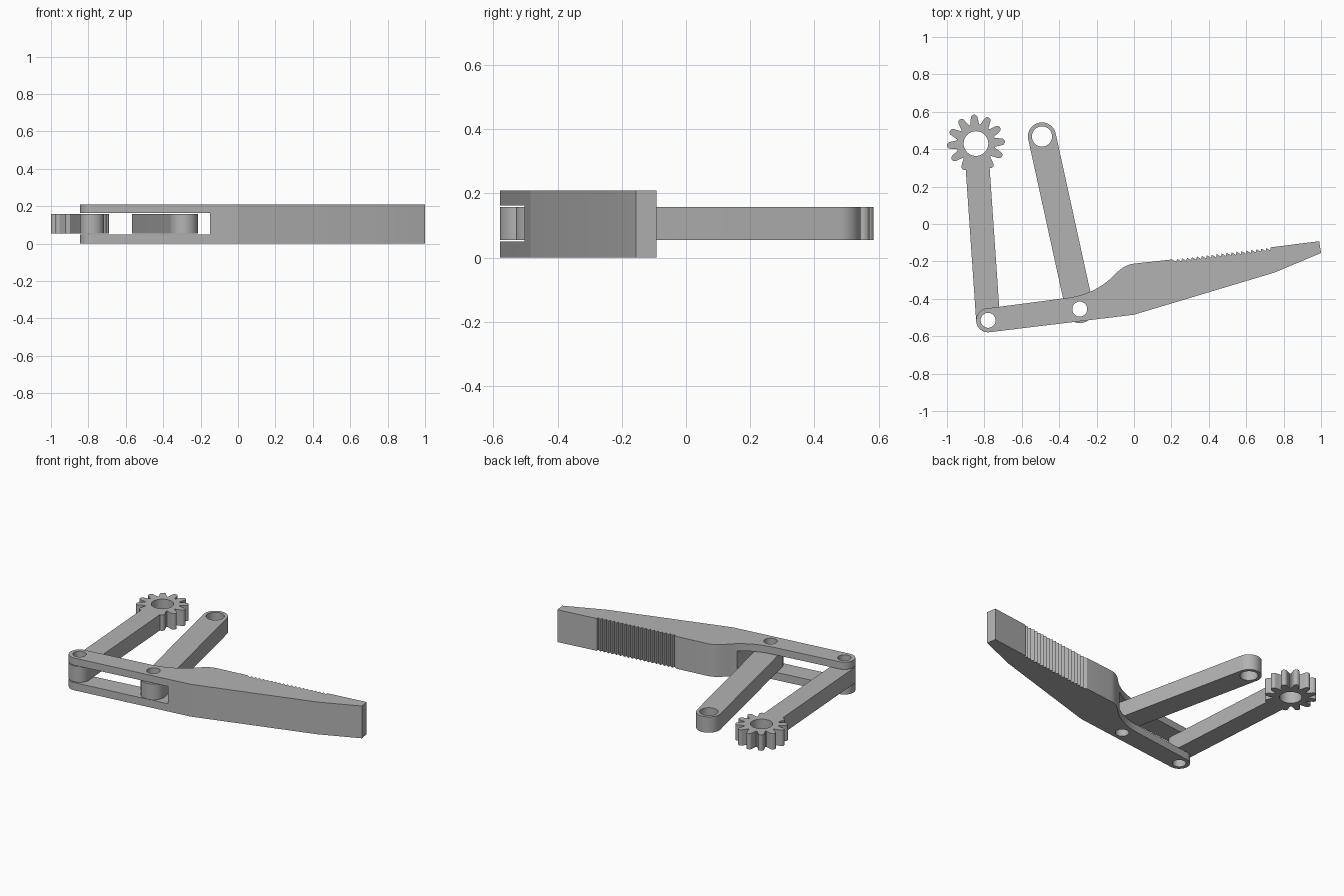
import bpy
import bmesh
from math import cos, sin, pi, atan2
from mathutils import Vector
from mathutils.geometry import interpolate_bezier

cube = bpy.data.objects.get("Cube")
if cube:
    bpy.data.objects.remove(cube, do_unlink=True)

GREY = (0.45, 0.45, 0.45, 1)
grey = bpy.data.materials.new("plain grey")
grey.use_nodes = True
grey.diffuse_color = GREY
grey.node_tree.nodes["Principled BSDF"].inputs["Base Color"].default_value = GREY

JAW_PIVOT = Vector((-0.78, -0.515))
MID_PIVOT = Vector((-0.29, -0.455))
GEAR_CENTRE = Vector((-0.845, 0.43))
ARM_TOP = Vector((-0.492, 0.468))
HEIGHT = 0.21
LINK_Z = (0.055, 0.158)


def arc(centre, radius, start, end, steps=32):
    angles = [start + (end - start) * i / steps for i in range(steps + 1)]
    return [centre + radius * Vector((cos(a), sin(a))) for a in angles]


def prism(name, outline, bottom, top):
    bm = bmesh.new()
    face = bm.faces.new([bm.verts.new((p[0], p[1], bottom)) for p in outline])
    extruded = bmesh.ops.extrude_face_region(bm, geom=[face], use_keep_orig=True)
    verts = [g for g in extruded["geom"] if isinstance(g, bmesh.types.BMVert)]
    bmesh.ops.translate(bm, verts=verts, vec=(0, 0, top - bottom))
    bmesh.ops.recalc_face_normals(bm, faces=bm.faces)
    mesh = bpy.data.meshes.new(name)
    bm.to_mesh(mesh)
    bm.free()
    mesh.materials.append(grey)
    obj = bpy.data.objects.new(name, mesh)
    bpy.context.collection.objects.link(obj)
    return obj


def hole(centre, radius):
    return prism("hole_cutter", arc(centre, radius, 0, 2 * pi, 64)[:-1], -0.1, 0.4)


def combine(obj, others, operation="DIFFERENCE"):
    """Apply a boolean with each helper, then discard the helper."""
    for other in others:
        other.hide_render = True
        mod = obj.modifiers.new("boolean", "BOOLEAN")
        mod.operation = operation
        mod.solver = "EXACT"
        mod.object = other
        graph = bpy.context.evaluated_depsgraph_get()
        mesh = bpy.data.meshes.new_from_object(obj.evaluated_get(graph))
        obj.modifiers.clear()
        obj.data = mesh
        bpy.data.objects.remove(other, do_unlink=True)


def finish(obj):
    bpy.ops.object.select_all(action="DESELECT")
    obj.select_set(True)
    bpy.context.view_layer.objects.active = obj
    bpy.ops.object.shade_smooth_by_angle(angle=pi / 20)


def bar_outline(start, end, radius):
    """Straight bar with fully rounded ends."""
    along = end - start
    a = atan2(along.y, along.x)
    return (arc(end, radius, a - pi / 2, a + pi / 2)
            + arc(start, radius, a + pi / 2, a + 3 * pi / 2))


# Jaw: rounded pivot end, straight back, serrated grip and curved shoulder
outline = arc(JAW_PIVOT, 0.064, pi * 0.54, pi * 1.54)
outline += [Vector(p) for p in
            ((0, -0.485), (0.75, -0.26), (1, -0.155), (0.99, -0.092), (0.73, -0.125))]
TEETH = 20
grip_start, grip_end = Vector((0.2, -0.19)), Vector((0.73, -0.125))
for i in range(TEETH):
    tip = grip_end.lerp(grip_start, i / TEETH)
    following = grip_end.lerp(grip_start, (i + 1) / TEETH)
    outline += [tip + Vector((0, -0.017)), following + Vector((0.004, 0))]
outline.append(grip_start)


def shoulder(*points):
    return [p.to_2d() for p in interpolate_bezier(*[Vector(p).to_3d() for p in points], 16)]


outline += shoulder((0, -0.212), (-0.06, -0.218), (-0.09, -0.26), (-0.125, -0.292))
outline += shoulder((-0.125, -0.292), (-0.19, -0.35), (-0.27, -0.387), (-0.38, -0.398))[1:]
jaw = prism("jaw", outline, 0, HEIGHT)

# Slot that receives the two links, and the pin holes
slot = prism("slot_cutter", [(-1.2, -0.8), (-0.15, -0.8), (-0.15, 0), (-1.2, 0)], 0.05, 0.163)
combine(jaw, [slot, hole(JAW_PIVOT, 0.04), hole(MID_PIVOT, 0.04)])
finish(jaw)

# Plain link
arm = prism("plain_link", bar_outline(MID_PIVOT, ARM_TOP, 0.075), *LINK_Z)
combine(arm, [hole(MID_PIVOT, 0.04), hole(ARM_TOP, 0.054)])
finish(arm)

# Gear link: bar joined to a round-tipped toothed wheel
lean = atan2(*(GEAR_CENTRE - JAW_PIVOT).yx)
wheel = []
for i in range(12):
    a = lean + i * pi / 6
    out = Vector((cos(a), sin(a)))
    side = Vector((-out.y, out.x))
    tip = arc(GEAR_CENTRE + out * 0.137, 0.018, a - pi / 2, a + pi / 2, 12)
    wheel += [GEAR_CENTRE + out * 0.101 - side * 0.024]
    wheel += tip
    wheel += [GEAR_CENTRE + out * 0.101 + side * 0.024]
gear = prism("gear_link", wheel, *LINK_Z)
shank = prism("shank", bar_outline(JAW_PIVOT, GEAR_CENTRE, 0.064), *LINK_Z)
combine(gear, [shank], "UNION")
combine(gear, [hole(JAW_PIVOT, 0.04), hole(GEAR_CENTRE, 0.066)])
finish(gear)
